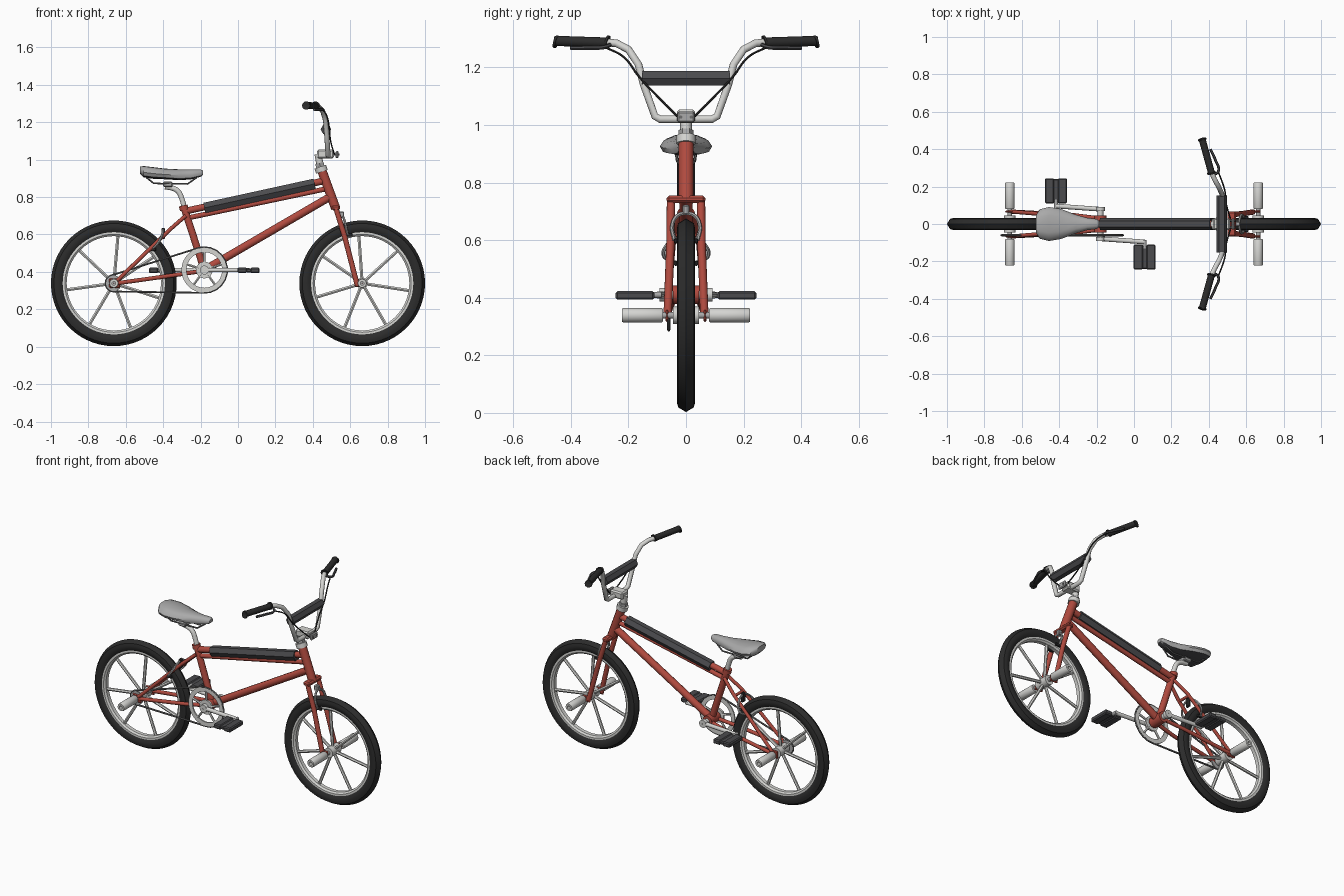
import bpy, bmesh
from math import sin, cos, pi, radians
from mathutils import Vector

cube = bpy.data.objects.get("Cube")
if cube:
    bpy.data.objects.remove(cube)


def material(name, rgb, rough=0.6):
    m = bpy.data.materials.new(name)
    m.use_nodes = True
    m.diffuse_color = (*rgb, 1)
    bsdf = m.node_tree.nodes["Principled BSDF"]
    bsdf.inputs["Base Color"].default_value = (*rgb, 1)
    bsdf.inputs["Roughness"].default_value = rough
    return m


RED = material("frame red", (0.44, 0.07, 0.05))
SILVER = material("light metal", (0.66, 0.66, 0.64))
GREY = material("mid grey", (0.4, 0.4, 0.4))
PAD = material("pad charcoal", (0.07, 0.07, 0.075))
RUBBER = material("tyre black", (0.025, 0.025, 0.025))
STEEL = material("chain steel", (0.15, 0.15, 0.15))


def activate(ob):
    bpy.ops.object.select_all(action='DESELECT')
    ob.select_set(True)
    bpy.context.view_layer.objects.active = ob


def finish(name, bm, mat, angle=40):
    bmesh.ops.recalc_face_normals(bm, faces=bm.faces)
    me = bpy.data.meshes.new(name)
    bm.to_mesh(me)
    bm.free()
    me.materials.append(mat)
    ob = bpy.data.objects.new(name, me)
    bpy.context.collection.objects.link(ob)
    activate(ob)
    bpy.ops.object.shade_smooth_by_angle(angle=radians(angle))
    return ob


def tube(name, pts, r, mat, smooth=False, closed=False, res=3):
    """Round tube along a path, turned into a mesh."""
    cu = bpy.data.curves.new(name, 'CURVE')
    cu.dimensions = '3D'
    cu.bevel_depth, cu.bevel_resolution, cu.use_fill_caps = r, res, True
    cu.resolution_u = 5
    sp = cu.splines.new('BEZIER' if smooth else 'POLY')
    if smooth:
        sp.bezier_points.add(len(pts) - 1)
        for b, p in zip(sp.bezier_points, pts):
            b.co = p
            b.handle_left_type = b.handle_right_type = 'AUTO'
    else:
        sp.points.add(len(pts) - 1)
        for b, p in zip(sp.points, pts):
            b.co = (*p, 1)
    sp.use_cyclic_u = closed
    cu.materials.append(mat)
    ob = bpy.data.objects.new(name, cu)
    bpy.context.collection.objects.link(ob)
    activate(ob)
    bpy.ops.object.convert(target='MESH')
    bpy.ops.object.shade_smooth_by_angle(angle=radians(40))
    return ob


def box(name, at, size, mat, bevel=0.005):
    bm = bmesh.new()
    bmesh.ops.create_cube(bm, size=1)
    bmesh.ops.scale(bm, vec=size, verts=bm.verts)
    bmesh.ops.bevel(bm, geom=bm.edges[:], offset=bevel, segments=1, affect='EDGES')
    bmesh.ops.translate(bm, vec=at, verts=bm.verts)
    return finish(name, bm, mat, 20)


def lathe(name, at, profile, mat, steps=48):
    """Closed (radius, y) profile spun about the y axis."""
    bm = bmesh.new()
    vs = [bm.verts.new((r, y, 0)) for r, y in profile]
    es = [bm.edges.new((vs[i - 1], vs[i])) for i in range(len(vs))]
    bmesh.ops.spin(bm, geom=vs + es, cent=(0, 0, 0), axis=(0, 1, 0),
                   angle=2 * pi, steps=steps, use_duplicate=False)
    bmesh.ops.remove_doubles(bm, verts=bm.verts, dist=1e-5)
    bmesh.ops.translate(bm, vec=at, verts=bm.verts)
    return finish(name, bm, mat)


def ring(r0, r1, y0, y1):
    return [(r0, y0), (r1, y0), (r1, y1), (r0, y1)]


SIDES = ((1, "left"), (-1, "right"))
AX, AZ = 0.664, 0.339

# Wheels with seven-spoke cast rims, hubs and pegs
for label, cx, turn in (("rear", -AX, 85), ("front", AX, 94)):
    hub = Vector((cx, 0, AZ))
    half = [(0.336, 0), (0.32, 0.027), (0.305, 0.031), (0.287, 0.03), (0.272, 0.02)]
    lathe(label + "_tyre", hub, half + [(r, -y) for r, y in half[:0:-1]], RUBBER, 56)
    lathe(label + "_rim", hub, [(0.278, 0.021), (0.262, 0.021), (0.252, 0.012),
                                (0.252, -0.012), (0.262, -0.021), (0.278, -0.021)], SILVER, 56)
    lathe(label + "_hub", hub, ring(0.006, 0.03, -0.045, 0.045), SILVER, 24)
    lathe(label + "_axle", hub, ring(0.002, 0.012, -0.09, 0.09), GREY, 16)
    for k in range(7):
        a = radians(turn) + k * 2 * pi / 7
        d = Vector((cos(a), 0, sin(a)))
        tube(f"{label}_spoke_{k + 1}", [hub + d * 0.02, hub + d * 0.258], 0.0095, SILVER, res=1)
    for s, side in SIDES:
        lathe(f"{label}_{side}_peg", hub, [(0.01, s * 0.08), (0.022, s * 0.08), (0.025, s * 0.085),
              (0.025, s * 0.217), (0.022, s * 0.223), (0.01, s * 0.223)], SILVER, 20)

# Main frame
BB = Vector((-0.18, 0, 0.41))
tube("head_tube", [(0.449, 0, 0.94), (0.522, 0, 0.74)], 0.026, RED)
tube("top_tube", [(-0.28, 0, 0.725), (0.465, 0, 0.888)], 0.019, RED)
tube("lower_top_tube", [(-0.27, 0, 0.688), (0.485, 0, 0.847)], 0.014, RED)
tube("down_tube", [(0.49, 0, 0.8), BB], 0.022, RED)
tube("seat_tube", [(-0.289, 0, 0.745), BB], 0.02, RED)
tube("seat_clamp", [(-0.293, 0, 0.755), (-0.287, 0, 0.73)], 0.025, RED)
lathe("bottom_bracket", BB, ring(0.005, 0.032, -0.045, 0.045), RED, 24)
tube("top_tube_pad", [(-0.18, 0, 0.742), (0.41, 0, 0.871)], 0.032, PAD, res=1)
for s, side in SIDES:
    tube(side + "_seat_stay", [(-0.28, s * 0.018, 0.7), (-0.36, s * 0.042, 0.63),
                               (-0.655, s * 0.066, 0.345)], 0.0105, RED)
    tube(side + "_chain_stay", [(-0.19, s * 0.03, 0.405), (-0.33, s * 0.048, 0.384),
                                (-0.655, s * 0.066, 0.338)], 0.0115, RED)
    box(side + "_rear_dropout", (-0.66, s * 0.066, 0.34), (0.06, 0.01, 0.05), RED)

    # Fork legs
    tube(side + "_fork_leg", [(0.522, s * 0.052, 0.745), (0.57, s * 0.054, 0.59),
                              (0.636, s * 0.064, 0.335)], 0.0145, RED)
    box(side + "_front_dropout", (0.65, s * 0.066, 0.34), (0.055, 0.01, 0.04), RED)

    # Brake callipers and pads
    tube(side + "_front_calliper", [(0.56, 0, 0.695), (0.566, s * 0.03, 0.685), (0.575, s * 0.048, 0.65),
                                    (0.585, s * 0.04, 0.6)], 0.007, GREY, True, res=1)
    box(side + "_front_brake_pad", (0.59, s * 0.036, 0.597), (0.045, 0.012, 0.018), RUBBER, 0.003)
    tube(side + "_rear_calliper", [(-0.4, 0, 0.63), (-0.405, s * 0.05, 0.6), (-0.43, s * 0.078, 0.55),
                                   (-0.46, s * 0.04, 0.52)], 0.007, GREY, True, res=1)
    box(side + "_rear_brake_pad", (-0.46, s * 0.036, 0.52), (0.045, 0.012, 0.018), RUBBER, 0.003)
box("fork_crown", (0.522, 0, 0.742), (0.045, 0.134, 0.026), RED, 0.008)
box("front_brake_mount", (0.553, 0, 0.705), (0.03, 0.025, 0.035), GREY)
box("rear_brake_mount", (-0.4, 0, 0.605), (0.018, 0.03, 0.06), RUBBER)
tube("seat_stay_bridge", [(-0.37, -0.045, 0.62), (-0.37, 0.045, 0.62)], 0.009, RED)

# Headset and stem
tube("headset", [(0.449, 0, 0.935), (0.44, 0, 0.962)], 0.034, SILVER)
tube("headset_nut", [(0.44, 0, 0.962), (0.435, 0, 0.982)], 0.026, GREY, res=1)
tube("stem_quill", [(0.438, 0, 0.975), (0.428, 0, 1.03)], 0.02, SILVER)
box("stem_block", (0.468, 0, 1.03), (0.09, 0.064, 0.046), SILVER, 0.008)
box("stem_cap", (0.53, 0, 1.027), (0.016, 0.06, 0.038), GREY)
for s, side in SIDES:
    tube(side + "_stem_bolt", [(0.5, s * 0.018, 1.027), (0.542, s * 0.018, 1.027)], 0.006, STEEL, res=1)

# Handlebar, grips, levers and cables
for s, side in SIDES:
    tube(side + "_handlebar", [(0.482, 0, 1.02), (0.482, s * 0.09, 1.02), (0.481, s * 0.108, 1.03),
                               (0.474, s * 0.147, 1.14), (0.468, s * 0.165, 1.21),
                               (0.452, s * 0.2, 1.262), (0.43, s * 0.24, 1.283),
                               (0.41, s * 0.285, 1.288)], 0.0135, SILVER)
    tube(side + "_grip", [(0.415, s * 0.27, 1.286), (0.364, s * 0.455, 1.292)], 0.0185, RUBBER)
    for p, q in ((0.27, 0.277), (0.448, 0.455)):
        x0, x1 = (0.415 - (v - 0.27) * 0.275 for v in (p, q))
        tube(side + "_grip_collar", [(x0, s * p, 1.288), (x1, s * q, 1.29)], 0.023, RUBBER)
    tube(side + "_brake_lever", [(0.425, s * 0.26, 1.28), (0.452, s * 0.285, 1.27),
                                 (0.436, s * 0.34, 1.268), (0.408, s * 0.4, 1.267)],
         0.0075, PAD, True, res=1)
    tube(side + "_brake_cable", [(0.45, s * 0.28, 1.27), (0.475, s * 0.215, 1.235), (0.488, s * 0.165, 1.17),
                                 (0.495, s * 0.1, 1.1), (0.515, s * 0.03, 1.03)], 0.004, RUBBER, True, res=1)
tube("crossbar_pad", [(0.47, -0.152, 1.162), (0.47, 0.152, 1.162)], 0.0285, PAD, res=1)

# Chainring with five arms, rear sprocket and chain
CY = -0.06
ring_at = BB + Vector((0, CY, 0))
lathe("chainring", ring_at, ring(0.095, 0.122, -0.004, 0.004), SILVER, 44)
lathe("chainring_hub", ring_at, ring(0.01, 0.045, -0.006, 0.006), SILVER, 24)
for k in range(5):
    a = radians(90 + 72 * k)
    d = Vector((cos(a), 0, sin(a)))
    tube(f"chainring_arm_{k + 1}", [ring_at + d * 0.03, ring_at + d * 0.1], 0.007, SILVER, res=1)
sprocket_at = Vector((-AX, CY, AZ))
lathe("rear_sprocket", sprocket_at, ring(0.01, 0.042, -0.004, 0.004), GREY, 20)
chain = []
for centre, r, a0, a1 in ((ring_at, 0.122, -92, 108), (sprocket_at, 0.044, 108, 268)):
    for k in range(13):
        a = radians(a0 + (a1 - a0) * k / 12)
        chain.append(centre + Vector((cos(a), 0, sin(a))) * r)
tube("chain", chain, 0.0055, STEEL, closed=True, res=1)

# Cranks and pedals
lathe("crank_axle", BB, ring(0.002, 0.016, -0.09, 0.09), SILVER, 16)
for s, side in SIDES:
    px = BB.x - s * 0.237
    lathe(side + "_crank_boss", BB, ring(0.003, 0.024, s * 0.07, s * 0.092), SILVER, 20)
    tube(side + "_crank", [(BB.x, s * 0.079, BB.z), (px, s * 0.096, BB.z)], 0.0125, SILVER)
    tube(side + "_pedal_axle", [(px, s * 0.085, BB.z), (px, s * 0.13, BB.z)], 0.011, GREY)
    for off in (-1, 1):
        box(side + "_pedal_tread", (px + off * 0.034, s * 0.177, BB.z - 0.002),
            (0.05, 0.134, 0.029), PAD, 0.006)
    box(side + "_pedal_core", (px, s * 0.177, BB.z - 0.002), (0.03, 0.126, 0.02), PAD)

# Saddle lofted along x, dark underneath
stations = [(-0.525, 0.045, 0.962, 0.925), (-0.505, 0.078, 0.966, 0.905), (-0.455, 0.091, 0.96, 0.898),
            (-0.39, 0.08, 0.952, 0.895), (-0.31, 0.05, 0.948, 0.89), (-0.25, 0.033, 0.947, 0.895),
            (-0.2, 0.027, 0.947, 0.908), (-0.187, 0.017, 0.942, 0.918)]
section = [(0, 1), (0.5, 0.97), (0.85, 0.78), (1, 0.45), (0.88, 0.15), (0.5, 0.06), (0, 0)]
section += [(-y, z) for y, z in section[-2:0:-1]]
bm = bmesh.new()
loops = [[bm.verts.new((x, w * y, lo + (hi - lo) * z)) for y, z in section] for x, w, hi, lo in stations]
n = len(section)
for a, b in zip(loops, loops[1:]):
    for i in range(n):
        bm.faces.new((a[i - 1], a[i], b[i], b[i - 1]))
bm.faces.new(loops[0])
bm.faces.new(loops[-1])
saddle = finish("saddle", bm, GREY)
saddle.data.materials.append(PAD)
for f in saddle.data.polygons:
    f.material_index = int(f.normal.z < -0.75)

# Saddle rails and laid-back post
for s, side in SIDES:
    tube(side + "_saddle_rail", [(-0.49, s * 0.035, 0.905), (-0.45, s * 0.03, 0.873), (-0.27, s * 0.022, 0.87),
                                 (-0.22, s * 0.012, 0.905)], 0.005, STEEL, res=1)
box("saddle_clamp", (-0.375, 0, 0.868), (0.05, 0.06, 0.028), GREY)
tube("seat_post", [(-0.284, 0, 0.73), (-0.3, 0, 0.79), (-0.318, 0, 0.828), (-0.345, 0, 0.846),
                   (-0.39, 0, 0.855)], 0.0145, SILVER, True)
